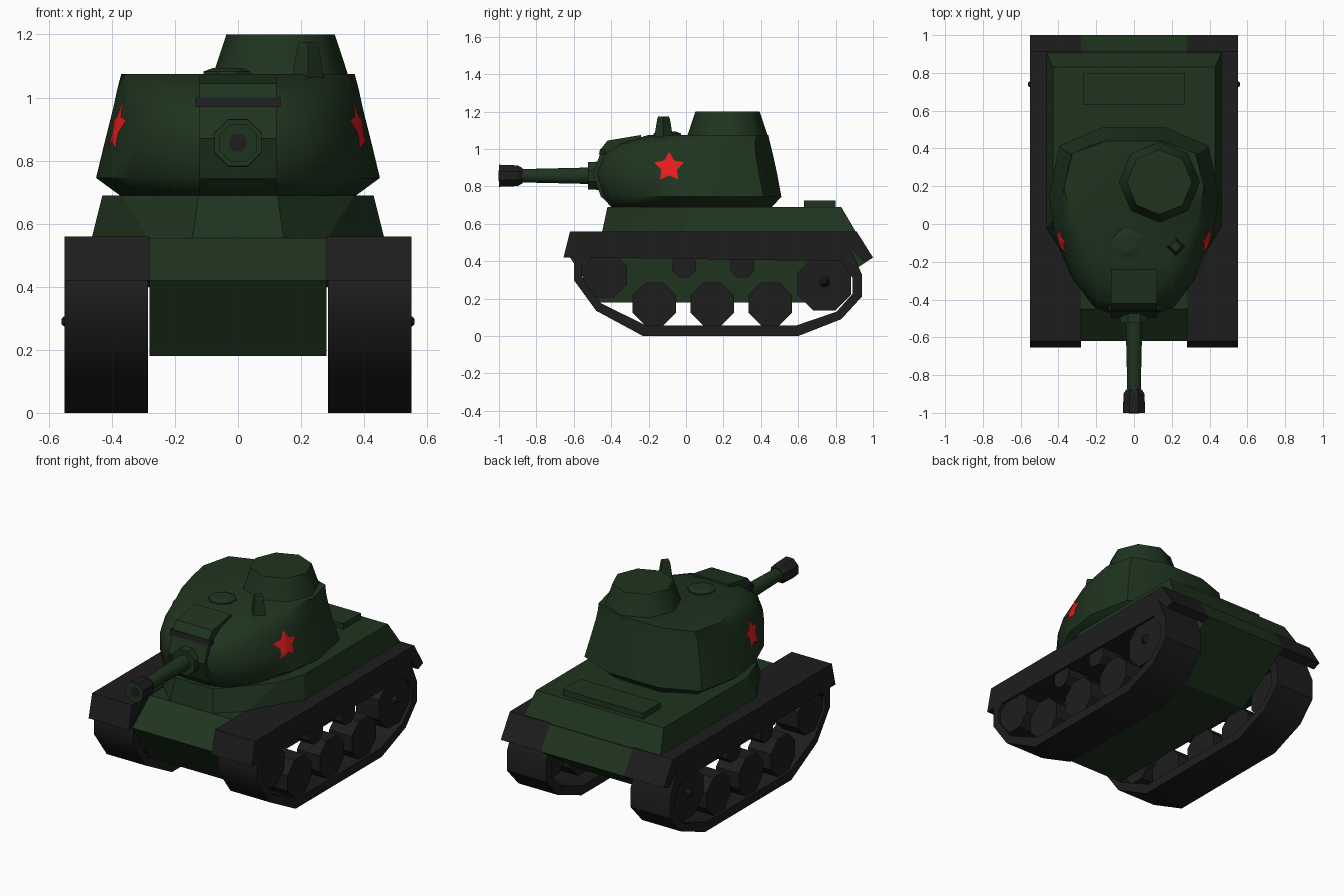
import bpy, bmesh, math
from mathutils import Vector
from mathutils.bvhtree import BVHTree

if "Cube" in bpy.data.objects:
    bpy.data.objects.remove(bpy.data.objects["Cube"])


def mat(name, rgb):
    m = bpy.data.materials.new(name)
    m.diffuse_color = (*rgb, 1)
    m.use_nodes = True
    m.node_tree.nodes["Principled BSDF"].inputs["Base Color"].default_value = m.diffuse_color
    return m


GREEN = mat("dark green paint", (0.0135, 0.034, 0.0135))
GREY = mat("dark grey metal", (0.0125, 0.0125, 0.0125))
RED = mat("red paint", (0.85, 0.013, 0.013))


def finish(name, bm, *mats, smooth=None):
    bmesh.ops.recalc_face_normals(bm, faces=bm.faces)
    me = bpy.data.meshes.new(name)
    bm.to_mesh(me)
    bm.free()
    ob = bpy.data.objects.new(name, me)
    bpy.context.collection.objects.link(ob)
    for m in mats:
        me.materials.append(m)
    if smooth:
        bpy.ops.object.select_all(action='DESELECT')
        ob.select_set(True)
        bpy.context.view_layer.objects.active = ob
        bpy.ops.object.shade_smooth_by_angle(angle=math.radians(smooth))
    return ob


def loft(rings, cap=True):
    """Skin a list of equal-length closed rings."""
    bm = bmesh.new()
    vs = [[bm.verts.new(p) for p in r] for r in rings]
    n = len(vs[0])
    for a, b in zip(vs, vs[1:]):
        for i in range(n):
            bm.faces.new((a[i], a[(i + 1) % n], b[(i + 1) % n], b[i]))
    if cap:
        bm.faces.new(vs[0][::-1])
        bm.faces.new(vs[-1])
    return bm


def prism(profile, x0, x1):
    return loft([[(x, y, z) for y, z in profile] for x in (x0, x1)])


def turned(name, m, centre, axis, stations, sides=8, turn=0.5, smooth=None):
    """Lathe with (distance along axis, radius) stations."""
    q = Vector(axis).to_track_quat('Z', 'Y').to_matrix()
    rings = []
    for d, r in stations:
        ang = [(i + turn) * math.tau / sides for i in range(sides)]
        rings.append([Vector(centre) + q @ Vector((r * math.cos(a), r * math.sin(a), d)) for a in ang])
    return finish(name, loft(rings), m, smooth=smooth)


def mirrored(half):
    return half + [(-x, y) for x, y in reversed(half)]


# Lower hull with front plate and sloped rear
finish("lower_hull", prism([(-.46, .18), (-.62, .42), (-.45, .555), (.915, .555), (1.0, .42), (.64, .18)],
                           -.28, .28), GREEN)

# Upper hull, narrowing towards the front
base = mirrored([(.145, -.45), (.28, -.32), (.465, -.02), (.465, .912)])
top = mirrored([(.125, -.42), (.37, -.15), (.43, .02), (.43, .83)])
finish("upper_hull", loft([[(x, y, .55) for x, y in base], [(x, y, .69) for x, y in top]]), GREEN)

# Engine cover
finish("engine_cover", prism([(.63, .68), (.63, .725), (.80, .725), (.80, .68)], -.27, .27), GREEN)

# Running gear on both sides
outer = [(-.6, .42), (-.6, .3), (-.48, .135), (-.23, 0), (.6, 0), (.83, .09),
         (.94, .21), (.94, .33), (.87, .49), (-.57, .49)]
inner = [(-.555, .38), (-.555, .31), (-.455, .175), (-.21, .055), (.585, .055), (.805, .13),
         (.89, .225), (.89, .31), (.83, .40), (-.52, .42)]
fender = [(-.62, .56), (-.655, .42), (-.60, .42), (-.57, .485), (.87, .485), (.95, .40),
          (1.0, .42), (.912, .56)]
wheels = [("idler_wheel", -.435, .325, .128), ("drive_wheel", .74, .28, .155),
          ("road_wheel", -.17, .172, .125), ("road_wheel", .14, .172, .125),
          ("road_wheel", .45, .172, .125),
          ("return_roller", -.01, .375, .068), ("return_roller", .30, .375, .068)]
for s, side in ((1, "right"), (-1, "left")):
    xi, xo = s * .285, s * .55
    rings = [[(x, y, z) for y, z in p] for x, p in ((xi, outer), (xo, outer), (xo, inner), (xi, inner), (xi, outer))]
    bm = loft(rings, cap=False)
    bmesh.ops.remove_doubles(bm, verts=bm.verts, dist=1e-5)
    finish(side + "_track", bm, GREY, smooth=40)
    finish(side + "_fender", prism(fender, s * .28, xo), GREY)
    for name, y, z, r in wheels:
        turned(f"{side}_{name}", GREY, (0, y, z), (s, 0, 0), [(.38, r), (.535, r)])
    turned(side + "_drive_hub", GREY, (0, .74, .29), (s, 0, 0), [(.53, .035), (.56, .01)])

# Cast turret: one plan outline scaled at several heights
plan = [(.2, 0), (.5, .05), (.75, .19), (.93, .4), (1, .62), (.88, .9), (.38, 1)]
levels = [(.69, .375, -.40, .46), (.745, .45, -.45, .51), (.87, .42, -.49, .487),
          (.97, .395, -.45, .465), (1.03, .382, -.36, .45), (1.075, .37, -.20, .44)]
bm = loft([[(x * w, f + t * (b - f), z) for x, t in mirrored(plan)] for z, w, f, b in levels])
bmesh.ops.recalc_face_normals(bm, faces=bm.faces)
tree = BVHTree.FromBMesh(bm)
finish("turret", bm, GREEN, smooth=50)

# Gun shield panel on the turret front, with a dark slot under its hood
finish("gun_shield", prism([(-.39, .692), (-.455, .745), (-.498, .87), (-.46, .97), (-.455, 1.0),
                            (-.42, 1.045), (-.24, 1.075), (-.24, 1.0), (-.3, .7)], -.122, .122), GREEN)
finish("shield_slot", prism([(-.466, .97), (-.459, 1.0), (-.43, 1.0), (-.43, .97)], -.135, .135), GREY)

# Gun, pointing forward
GUN = (0, 0, .857)
turned("gun_collar", GREEN, GUN, (0, -1, 0), [(.44, .082), (.525, .08)])
turned("gun_barrel", GREEN, GUN, (0, -1, 0), [(.5, .048), (.9, .038)], smooth=50)
muzzle = turned("muzzle_brake", GREY, GUN, (0, -1, 0), [(.875, .045), (.90, .06), (1.0, .064)])
muzzle.data.materials.append(GREEN)
for p in muzzle.data.polygons:
    p.material_index = int(p.normal.y < -.9)
turned("gun_bore", GREY, GUN, (0, -1, 0), [(.99, .03), (1.002, .03)])

# Roof fittings
turned("commander_hatch", GREEN, (.135, .222, 0), (0, 0, 1), [(1.06, .218), (1.2, .172)], turn=0, smooth=50)
turned("periscope", GREEN, (.222, -.12, 0), (0, 0, 1), [(1.05, .052), (1.16, .034), (1.175, .028)], sides=4, turn=0)
turned("roof_vent", GREEN, (-.035, -.10, 0), (0, 0, 1), [(1.05, .082), (1.083, .08), (1.093, .05)])

# Red stars laid onto the turret sides
for s, side in ((1, "right"), (-1, "left")):
    bm = bmesh.new()
    hub = bm.verts.new((s, -.09, .903))
    rim = []
    for i in range(10):
        r, a = (.083, .044)[i % 2], math.pi / 2 + i * math.pi / 5
        rim.append(bm.verts.new((s, -.09 + r * math.cos(a), .903 + r * math.sin(a))))
    for i in range(10):
        bm.faces.new((hub, rim[i], rim[(i + 1) % 10]))
    bmesh.ops.subdivide_edges(bm, edges=bm.edges, cuts=3, use_grid_fill=True)
    for v in bm.verts:
        hit = tree.ray_cast(v.co, Vector((-s, 0, 0)))[0]
        v.co.x = hit.x + s * .006
    ob = finish(side + "_star", bm, RED)
    if ob.data.polygons[0].normal.x * s < 0:
        ob.data.flip_normals()
